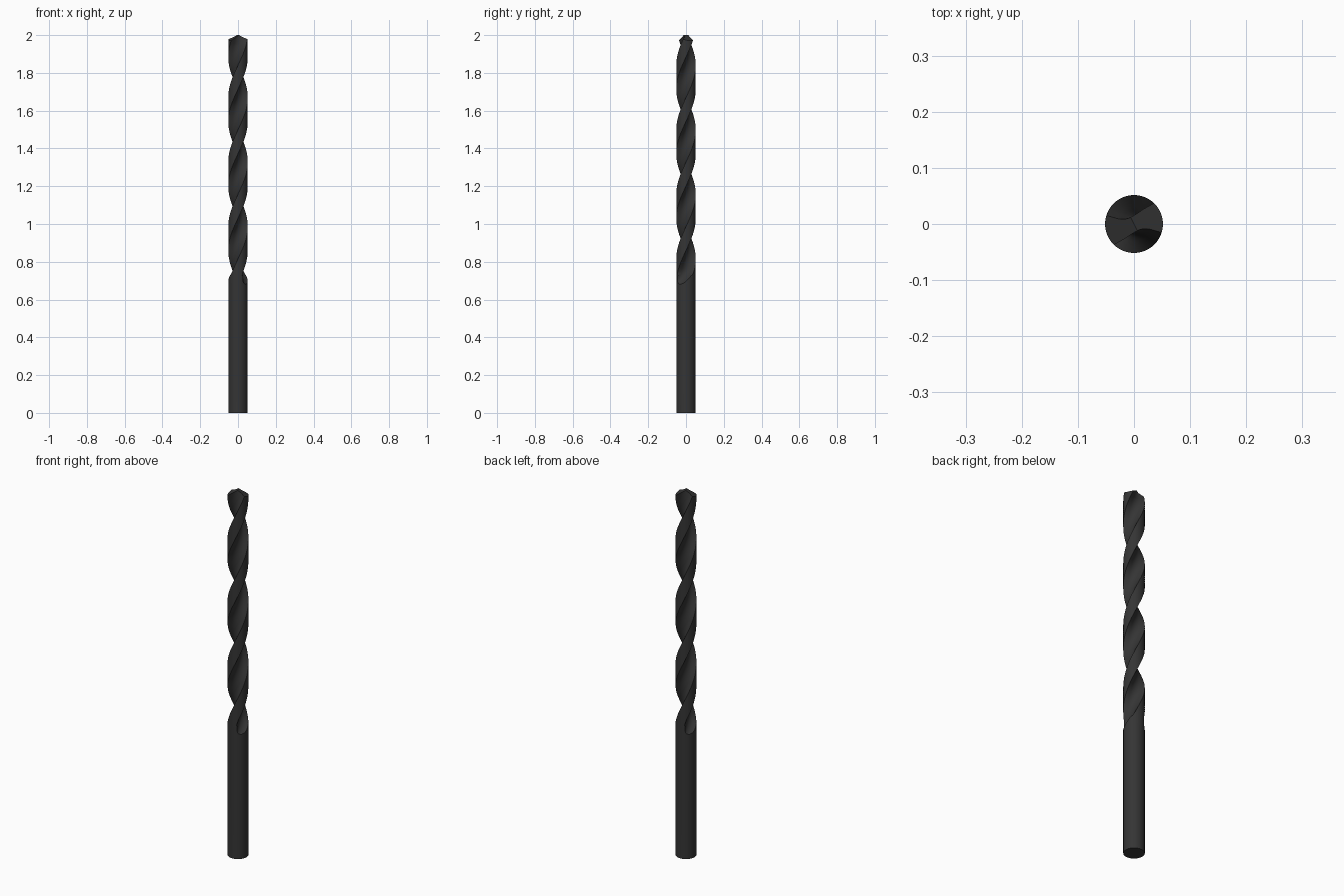
import bpy, bmesh, math
from math import cos, sin, pi, radians

if "Cube" in bpy.data.objects:
    bpy.data.objects.remove(bpy.data.objects["Cube"])

R = 0.0515            # drill radius
RC = 0.0516           # radius of the round flute cutter
D_FULL = 0.0651       # cutter distance from the axis at full depth
Z_RUN, Z_FULL, Z_TIP = 0.68, 0.765, 1.955
HALF_PITCH = 0.3415
N_FLUTE, N_LAND = 24, 14


def twist(z):
    """Direction of the first flute at height z."""
    return pi * (max(z, Z_RUN) - 1.777) / HALF_PITCH


def section(d):
    """Polar outline (radius, angle): round bar with two opposite flutes."""
    edge = math.acos(min(1, (d * d + R * R - RC * RC) / (2 * d * R)))
    half = []
    for i in range(N_FLUTE + 1):
        a = -edge + 2 * edge * i / N_FLUTE
        r = d * cos(a) - math.sqrt(max(0, RC * RC - (d * sin(a)) ** 2))
        half.append((min(r, R), a))
    for i in range(1, N_LAND):
        half.append((R, edge + (pi - 2 * edge) * i / N_LAND))
    return half + [(r, a + pi) for r, a in half]


def tip_height(r, a):
    """Two sloping point facets that meet in a chisel edge."""
    z = 2.0
    for _ in range(8):
        z = 2.0 - 0.58 * r * abs(sin(a + twist(z) - twist(2.0)))
    return z


def cutter_distance(z):
    """The cutter swings out of the bar where the flutes run out."""
    t = min(1, max(0, (Z_FULL - z) / (Z_FULL - Z_RUN)))
    return D_FULL + (R + RC - D_FULL) * t * t


bm = bmesh.new()


def ring(outline, height):
    verts = []
    for r, a in outline:
        z = height(r, a)
        b = a + twist(z)
        verts.append(bm.verts.new((r * cos(b), r * sin(b), z)))
    return verts


# Shank, run-out, twisted body and ground point as one loft
heights = [0.0] + [Z_RUN + (Z_FULL - Z_RUN) * i / 14 for i in range(15)]
heights += [Z_FULL + (Z_TIP - Z_FULL) * i / 120 for i in range(1, 121)]
rings = [ring(section(cutter_distance(z)), lambda r, a, z=z: z) for z in heights]
rings.append(ring(section(D_FULL), tip_height))
for low, high in zip(rings, rings[1:]):
    for i in range(len(low)):
        j = (i + 1) % len(low)
        bm.faces.new((low[i], low[j], high[j], high[i]))

# Bottom cap and point facets
bm.faces.new(rings[0][::-1])
apex = bm.verts.new((0, 0, 2.0))
top = rings[-1]
for i in range(len(top)):
    bm.faces.new((top[i], top[(i + 1) % len(top)], apex))

bmesh.ops.remove_doubles(bm, verts=bm.verts, dist=1e-5)
bmesh.ops.recalc_face_normals(bm, faces=bm.faces)
mesh = bpy.data.meshes.new("twist_drill_bit")
bm.to_mesh(mesh)
bm.free()
drill = bpy.data.objects.new("twist_drill_bit", mesh)
bpy.context.collection.objects.link(drill)

# Dark steel
steel = bpy.data.materials.new("dark_steel")
steel.diffuse_color = (0.035, 0.035, 0.035, 1)
steel.use_nodes = True
steel.node_tree.nodes["Principled BSDF"].inputs["Base Color"].default_value = steel.diffuse_color
mesh.materials.append(steel)

bpy.context.view_layer.objects.active = drill
drill.select_set(True)
bpy.ops.object.shade_smooth_by_angle(angle=radians(30))
